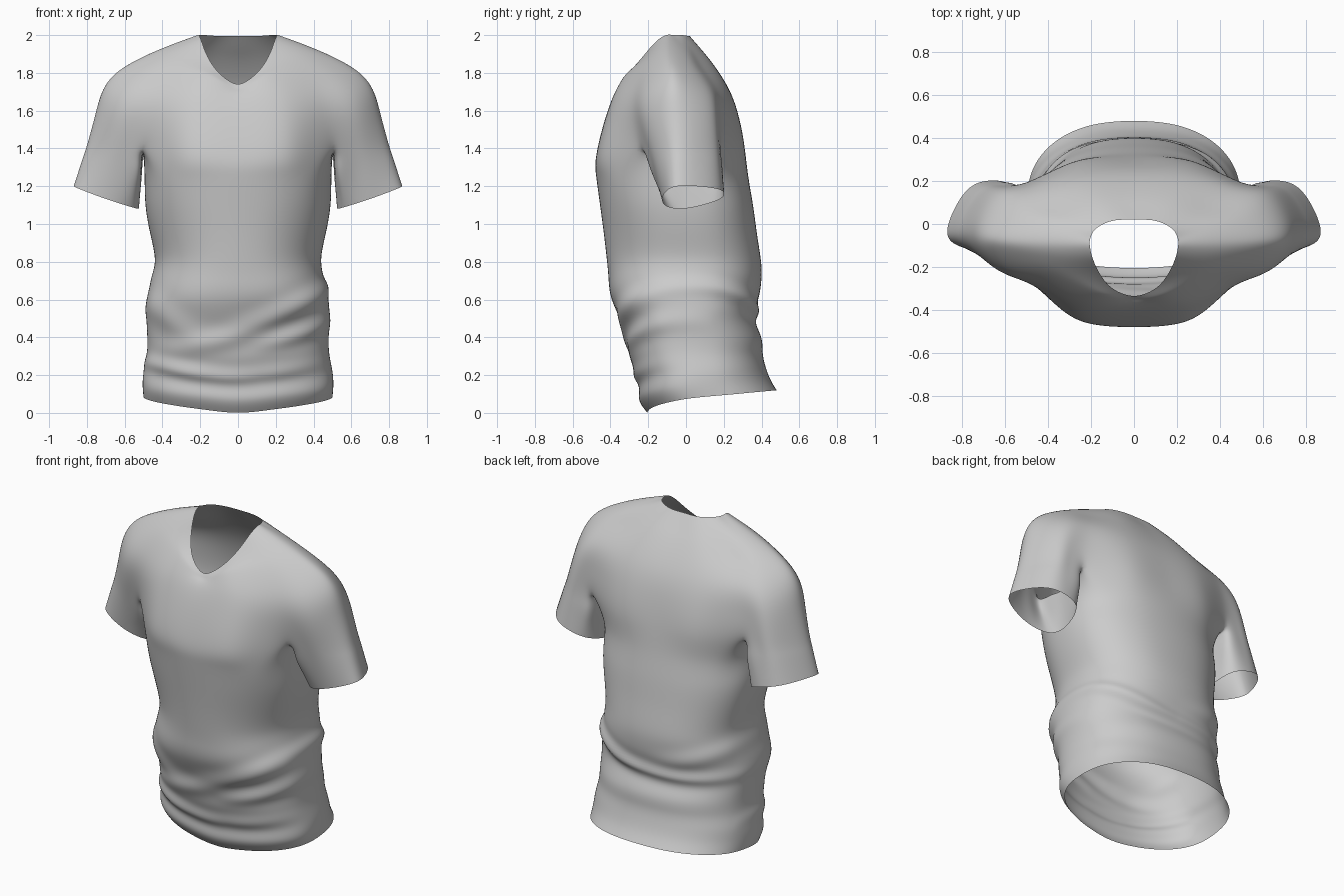
import bpy, bmesh, math
from mathutils import Vector as V

if "Cube" in bpy.data.objects:
    bpy.data.objects.remove(bpy.data.objects["Cube"])

# Upper shirt: half rings from armpit level up to the neckline.
# Each runs front centre -> front armpit -> outer arm -> back armpit -> back centre.
RINGS = [
    [(0, -.475, 1.36), (.28, -.44, 1.37), (.505, -.24, 1.40), (.67, -.18, 1.41), (.80, -.045, 1.42),
     (.69, .16, 1.42), (.52, .18, 1.41), (.27, .295, 1.40), (0, .31, 1.40)],
    [(0, -.43, 1.55), (.26, -.405, 1.56), (.48, -.28, 1.57), (.65, -.205, 1.57), (.755, -.05, 1.58),
     (.66, .14, 1.58), (.50, .185, 1.57), (.26, .27, 1.56), (0, .28, 1.56)],
    [(0, -.385, 1.67), (.22, -.37, 1.69), (.44, -.275, 1.70), (.61, -.195, 1.71), (.715, -.06, 1.71),
     (.61, .105, 1.71), (.46, .165, 1.71), (.24, .22, 1.71), (0, .23, 1.71)],
    [(0, -.355, 1.71), (.16, -.335, 1.77), (.36, -.24, 1.82), (.51, -.155, 1.835), (.62, -.07, 1.82),
     (.52, .035, 1.83), (.38, .085, 1.83), (.20, .14, 1.84), (0, .14, 1.85)],
    [(0, -.335, 1.74), (.10, -.30, 1.80), (.16, -.23, 1.885), (.192, -.16, 1.965), (.205, -.105, 2.0),
     (.203, -.065, 2.0), (.175, -.02, 2.0), (.10, .015, 1.995), (0, .02, 1.995)],
]
CUFF = [(.565, -.095, 1.09), (.72, -.125, 1.14), (.87, -.05, 1.20),
        (.765, .17, 1.185), (.58, .185, 1.135), (.525, .02, 1.085)]
UNDERARM = V((.50, -.03, 1.36))
# Torso rings: front z, back z, half width, front y, back y
TORSO = [
    (0, .12, .50, -.205, .48), (.07, .18, .505, -.25, .445), (.15, .25, .50, -.25, .42),
    (.25, .32, .485, -.285, .405), (.34, .40, .48, -.31, .40), (.46, .50, .485, -.335, .365),
    (.60, .60, .48, -.395, .385), (.72, .72, .455, -.41, .40), (.82, .82, .44, -.42, .395),
    (.95, .95, .465, -.435, .375), (1.10, 1.10, .49, -.455, .355), (1.25, 1.25, .495, -.475, .33)]
# Cloth folds: side (-1 front, 1 back), x0, z0, x1, z1, height, width, sag
FOLDS = [
    (-1, .62, .76, -.08, .44, .017, .06, .05), (-1, .25, .50, -.45, .33, .013, .06, .03),
    (-1, .60, .55, .05, .35, .014, .05, .03), (-1, -.62, .31, .12, .18, .017, .045, .03),
    (-1, -.15, .19, .50, .27, .010, .045, .02), (-1, -.60, .72, -.15, .36, .012, .07, .03),
    (1, .62, .76, .0, .53, .018, .045, .04), (1, .40, .57, -.60, .55, .018, .045, .03),
    (1, -.60, .78, .0, .60, .010, .06, .03)]


def densify(pts, closed=False):
    """Insert a smooth midpoint between neighbouring points."""
    p, n, out = [V(q) for q in pts], len(pts), []
    mirror = V((-1, 1, 1))
    for i in range(n if closed else n - 1):
        if closed:
            a, d = p[i - 1], p[(i + 2) % n]
        else:
            a = p[i - 1] if i else p[1] * mirror
            d = p[i + 2] if i + 2 < n else p[n - 2] * mirror
        b, c = p[i], p[(i + 1) % n]
        out += [b, (9 * (b + c) - a - d) / 16]
    return out if closed else out + [p[-1]]


def torso_ring(zf, zb, hw, yf, yb):
    """Superellipse half ring; widest point drifts back above the waist."""
    mid = (yf + yb) / 2 + .045 * max(-1, min(1, (zf - .45) / .4))
    waist = math.exp(-((zf - .9) / .25) ** 2)
    pts = []
    for k in range(13):
        t = math.pi * k / 12
        s, c = abs(math.sin(t)), math.cos(t)
        e = .83 + .08 * waist if c > 0 else .86
        y = mid + abs(c) ** e * ((yf if c > 0 else yb) - mid)
        x = hw * s ** e if 0 < k < 12 else 0
        pts.append(V((x, y, zf + (zb - zf) * math.sin(t / 2))))
    return pts


# Coarse cage, both sides sharing welded vertices
bm = bmesh.new()
cache = {}


def vert(co):
    key = tuple(round(c, 4) + 0.0 for c in co)
    if key not in cache:
        cache[key] = bm.verts.new(co)
    return cache[key]


def skin(rows, closed=False):
    for side in (1, -1):
        for r0, r1 in zip(rows, rows[1:]):
            n = len(r0)
            for i in range(n if closed else n - 1):
                j = (i + 1) % n
                quad = [vert((q.x * side, q.y, q.z)) for q in (r0[i], r0[j], r1[j], r1[i])]
                bm.faces.new(quad if side == 1 else quad[::-1])


upper = [densify(r) for r in RINGS]
upper.insert(4, [a.lerp(b, .5) + V((0, 0, .015)) * math.sin(math.pi * i / 16)
                 for i, (a, b) in enumerate(zip(upper[3], upper[4]))])
base = upper[0]
under = [base[4].lerp(UNDERARM, .5), UNDERARM, base[12].lerp(UNDERARM, .5)]
skin(upper)
skin([torso_ring(*t) for t in TORSO] + [base[:5] + under + base[12:]])
top = base[4:13] + under[::-1]
cuff = densify(CUFF, True)
skin([[a.lerp(b, f) for a, b in zip(cuff, top)] for f in (0, .33, .67, 1)], True)
bmesh.ops.recalc_face_normals(bm, faces=bm.faces)
front = min(bm.faces, key=lambda f: f.calc_center_median().y)
if front.normal.y > 0:
    bmesh.ops.reverse_faces(bm, faces=bm.faces)
mesh = bpy.data.meshes.new("shirt")
bm.to_mesh(mesh)
bm.free()
shirt = bpy.data.objects.new("shirt", mesh)
bpy.context.collection.objects.link(shirt)

# Smooth the cage, correcting it so the surface passes through the rings
sub = shirt.modifiers.new("smooth", 'SUBSURF')
sub.levels = sub.render_levels = 3
target = [v.co.copy() for v in mesh.vertices]
for step in range(4):
    bpy.context.view_layer.update()
    ev = shirt.evaluated_get(bpy.context.evaluated_depsgraph_get())
    if step == 3:
        fine = bpy.data.meshes.new_from_object(ev)
        break
    now = [ev.data.vertices[i].co.copy() for i in range(len(target))]
    for v, t, c in zip(mesh.vertices, target, now):
        v.co += (t - c) * .7
    mesh.update()
shirt.modifiers.clear()
shirt.data = fine
fine.name = "shirt_cloth"

# Press soft tapering folds into the cloth
normals = [v.normal.copy() for v in fine.vertices]
for v, nrm in zip(fine.vertices, normals):
    x, y, z = v.co
    if z > 1.0:
        continue
    d = 0
    for side, x0, z0, x1, z1, h, w, sag in FOLDS:
        face = min(1, max(0, .5 + side * nrm.y * 1.2))
        dx, dz = x1 - x0, z1 - z0
        length2 = dx * dx + dz * dz
        t = ((x - x0) * dx + (z - z0) * dz) / length2
        if not 0 < t < 1:
            continue
        off = ((x - x0) * dz - (z - z0) * dx) / math.sqrt(length2)
        off += math.copysign(sag, -dx) * math.sin(math.pi * t)
        r2 = (off / w) ** 2
        d += face * h * math.sin(math.pi * t) ** 1.3 * (1 - .8 * r2) * math.exp(-r2 * .8)
    v.co += nrm * d * min(1, max(0, z - .02) / .1)
for p in fine.polygons:
    p.use_smooth = True
fine.update()
